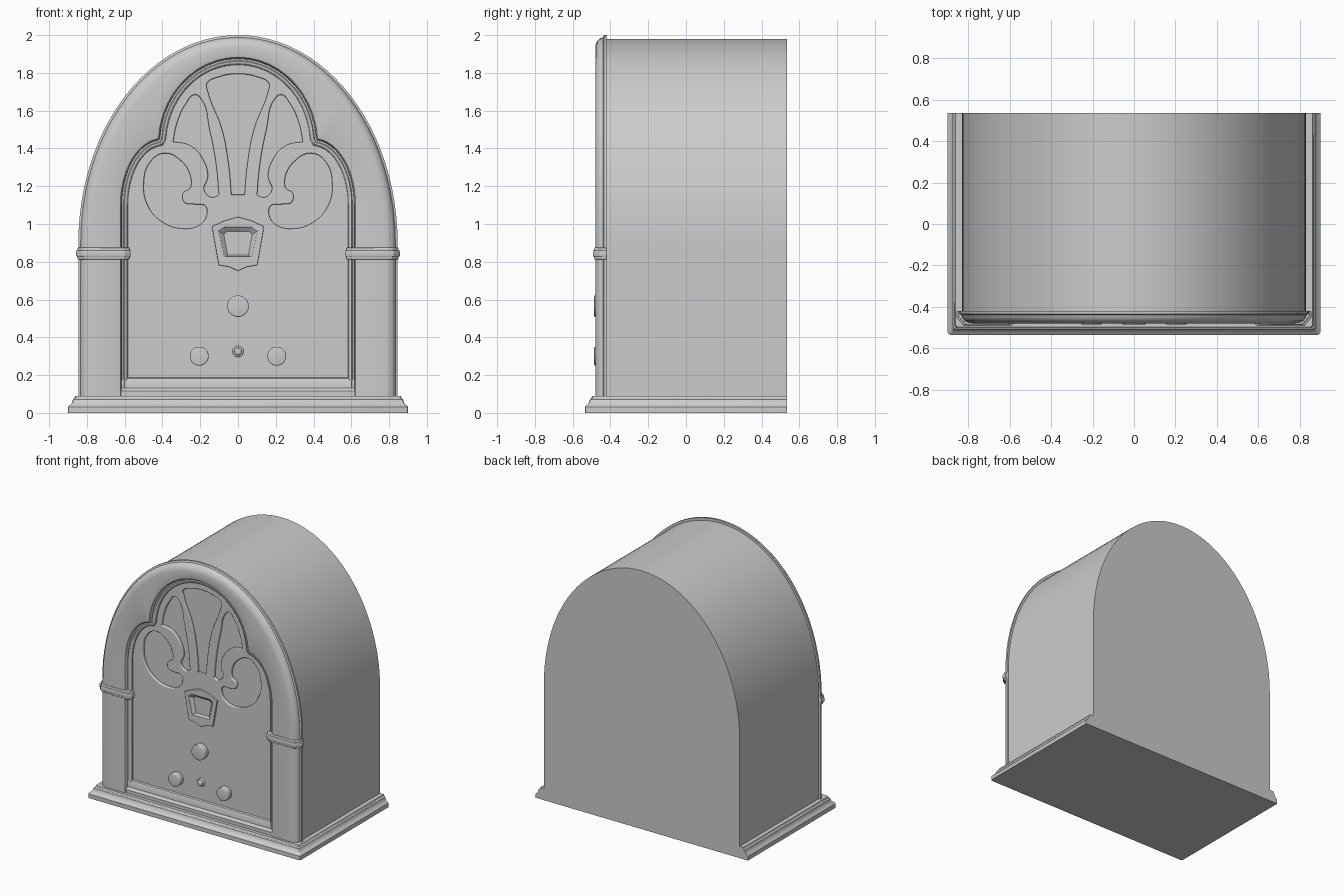
import bpy, bmesh
from math import sin, cos, pi, radians
from mathutils import Vector

if "Cube" in bpy.data.objects:
    bpy.data.objects.remove(bpy.data.objects["Cube"])

FRONT, PANEL, BODY, BACK = -0.48, -0.44, -0.42, 0.535


def loft(name, rings, tube=False):
    """Skin equal-length rings. Closed rings get end caps; tube=True joins open rings in a loop."""
    n, m = len(rings[0]), len(rings)
    faces = []
    for i in range(m if tube else m - 1):
        a, b = i * n, (i + 1) % m * n
        for j in range(n - 1 if tube else n):
            k = (j + 1) % n
            faces.append((a + j, a + k, b + k, b + j))
    if tube:
        faces += [[r * n for r in range(m)], [r * n + n - 1 for r in range(m)]]
    else:
        faces += [list(range(n)), list(range((m - 1) * n, m * n))]
    mesh = bpy.data.meshes.new(name)
    mesh.from_pydata([v for r in rings for v in r], [], faces)
    bm = bmesh.new()
    bm.from_mesh(mesh)
    bmesh.ops.recalc_face_normals(bm, faces=bm.faces)
    bm.to_mesh(mesh)
    bm.free()
    ob = bpy.data.objects.new(name, mesh)
    bpy.context.collection.objects.link(ob)
    return ob


def at_y(path, y):
    return [(x, y, z) for x, z in path]


def inset(path, d):
    """Offset an open path to its left with mitred corners."""
    p = [Vector(v) for v in path]
    seg = [(b - a).normalized() for a, b in zip(p, p[1:])]
    nor = [Vector((-s.y, s.x)) for s in seg]
    out = []
    for i, v in enumerate(p):
        a, b = nor[max(i - 1, 0)], nor[min(i, len(nor) - 1)]
        out.append(tuple(v + (a + b) * (d / (1 + a.dot(b)))))
    return out


def mirror_path(half):
    return half + [(-x, z) for x, z in reversed(half[:-1])]


def arc(cx, cz, rx, rz, a0, a1, n):
    return [(cx + rx * cos(radians(a0 + (a1 - a0) * i / n)),
             cz + rz * sin(radians(a0 + (a1 - a0) * i / n))) for i in range(n + 1)]


def arch(w, top):
    return mirror_path([(w, 0.08)] + arc(0, 0.9, w, top - 0.9, 0, 90, 24))


def bevel(ob, width, segments=3):
    mod = ob.modifiers.new("bevel", 'BEVEL')
    mod.width, mod.segments = width, segments
    return ob


def plate(name, outline, holes, y_back, y_front, round_=0.006):
    """Flat sheet facing -y, with holes given as (points, corner indices, smooth)."""
    cu = bpy.data.curves.new(name, 'CURVE')
    cu.dimensions, cu.fill_mode = '2D', 'BOTH'
    cu.extrude = (y_back - y_front) / 2 - round_
    cu.bevel_depth, cu.bevel_resolution, cu.resolution_u = round_, 2, 6
    for pts, corners, smooth in [(outline, (), False)] + holes:
        sp = cu.splines.new('BEZIER' if smooth else 'POLY')
        if smooth:
            sp.bezier_points.add(len(pts) - 1)
            for i, (bp, p) in enumerate(zip(sp.bezier_points, pts)):
                bp.co = (*p, 0)
                t = 'VECTOR' if i in corners else 'AUTO'
                bp.handle_left_type = bp.handle_right_type = t
        else:
            sp.points.add(len(pts) - 1)
            for sp_p, p in zip(sp.points, pts):
                sp_p.co = (*p, 0, 1)
        sp.use_cyclic_u = True
    ob = bpy.data.objects.new(name, cu)
    bpy.context.collection.objects.link(ob)
    ob.rotation_euler.x = pi / 2
    ob.location.y = (y_back + y_front) / 2
    return ob


def knob(name, x, z, r, y_front, round_=0.006):
    depth = BODY - y_front
    bpy.ops.mesh.primitive_cylinder_add(vertices=32, radius=r, depth=depth,
                                        location=(x, y_front + depth / 2, z),
                                        rotation=(pi / 2, 0, 0))
    ob = bpy.context.object
    ob.name = name
    return bevel(ob, round_)


# Cabinet body
side = arch(0.83, 1.98)
loft("cabinet_body", [at_y(side, BODY), at_y(side, BACK)])

# Moulded base, flush at the back
rings = []
for d, z in [(0, 0), (0, .032), (.006, .038), (.016, .046), (.023, .058),
             (.026, .072), (.034, .078), (.038, .09)]:
    x, y, c = 0.9 - d, -0.535 + d, 0.012
    rings.append([(-x, BACK, z), (-x, y + c, z), (-x + c * .3, y + c * .3, z), (-x + c, y, z),
                  (x - c, y, z), (x - c * .3, y + c * .3, z), (x, y + c, z), (x, BACK, z)])
loft("base", rings)

# Front frame: rounded arch outside, stepped three-lobed opening inside
outer = arch(0.845, 2.0)
opening = mirror_path([(.62, .08)] + arc(.40, 1.1, .22, .35, 0, 84, 12)
                      + arc(0, 1.42, .42, .46, 4.5, 90, 11))
outside = [(0, BODY), (0, -.435), (.012, -.44), (.016, -.455), (.028, -.468), (.045, -.477), (.065, FRONT)]
inside = [(-.012, FRONT), (-.003, -.477), (.003, -.468), (.005, -.452), (.014, -.452),
          (.018, -.458), (.028, -.456), (.036, -.448), (.038, -.425)]
loft("front_frame", [at_y(inset(outer, d), y) for d, y in outside]
     + [at_y(inset(opening, d), y) for d, y in inside], tube=True)

# Sill closing the bottom of the opening
sill = [(BODY, .08), (-.472, .08), (-.472, .115), (-.465, .125), (-.457, .132),
        (-.456, .17), (-.45, .182), (-.44, .188), (BODY, .188)]
loft("front_sill", [[(x, y, z) for y, z in sill] for x in (-.625, .625)])

# Panel with grille cut-outs and dial window
fan = mirror_path([(.04, 1.15), (.055, 1.315), (.09, 1.50), (.165, 1.70), (.17, 1.745),
                   (.10, 1.785), (0, 1.80)])
leaf = [(.23, 1.69), (.19, 1.665), (.145, 1.50), (.11, 1.315), (.095, 1.15), (.14, 1.135),
        (.185, 1.18), (.165, 1.25), (.185, 1.33), (.255, 1.41), (.35, 1.43), (.33, 1.53), (.28, 1.64)]
scroll = [(.39, 1.38), (.30, 1.34), (.245, 1.25), (.25, 1.185), (.285, 1.16), (.28, 1.12),
          (.23, 1.11), (.17, 1.10), (.16, 1.045), (.20, .99), (.30, .97), (.41, 1.01),
          (.48, 1.09), (.505, 1.21), (.47, 1.33)]
window = [(.055, .835), (.075, .945), (.06, .96), (-.06, .96), (-.075, .945), (-.055, .835)]
rim = [(.075, .825), (.105, .965), (.075, .985), (-.075, .985), (-.105, .965), (-.075, .825)]
holes = [(fan, (0, 12), True), (rim, (), False)]
for s in (1, -1):
    holes += [([(s * x, z) for x, z in leaf], (4, 10), True),
              ([(s * x, z) for x, z in scroll], (), True)]
plate("grille_panel", inset(opening, .02), holes, BODY + .005, PANEL)

# Dial escutcheon with sunken window
shield = mirror_path([(0, .755), (.045, .775), (.10, .785), (.135, .985), (.07, 1.015), (0, 1.035)])[:-1]
shield = [(0, .755), (.045, .775), (.10, .785), (.135, .985), (.07, 1.015), (0, 1.035),
          (-.07, 1.015), (-.135, .985), (-.10, .785), (-.045, .775)]
plate("dial_plate", shield, [(rim, (), False)], PANEL + .005, -.453, .003)
loft("dial_window", [at_y(rim, BODY + .01), at_y(rim, -.452), at_y(window, -.428)])

# Bands across the frame legs
plan = [(.85, BODY), (.85, -.445), (.815, -.486), (.605, -.486), (.575, -.466), (.575, BODY)]
for s, label in ((1, "right"), (-1, "left")):
    for part, z0, z1, g in (("band", .812, .875, 0), ("band_bead", .827, .86, .007)):
        pts = [(x + (g if x > .7 else -g), y - (g if y < -.44 else 0)) for x, y in plan]
        bevel(loft(f"{part}_{label}", [[(s * x, y, z) for x, y in pts] for z in (z0, z1)]), .005)

# Control knobs and small switch
knob("tuning_knob", 0, .565, .057, -.486)
knob("volume_knob", -.205, .30, .05, -.486)
knob("tone_knob", .205, .30, .05, -.486)
knob("switch_collar", 0, .325, .03, -.452)
knob("switch_button", 0, .325, .02, -.475, .008)

# Curves to meshes, smooth shading
bpy.ops.object.select_all(action='SELECT')
bpy.context.view_layer.objects.active = bpy.data.objects["cabinet_body"]
bpy.ops.object.convert(target='MESH')
bpy.ops.object.shade_smooth_by_angle(angle=radians(32))
